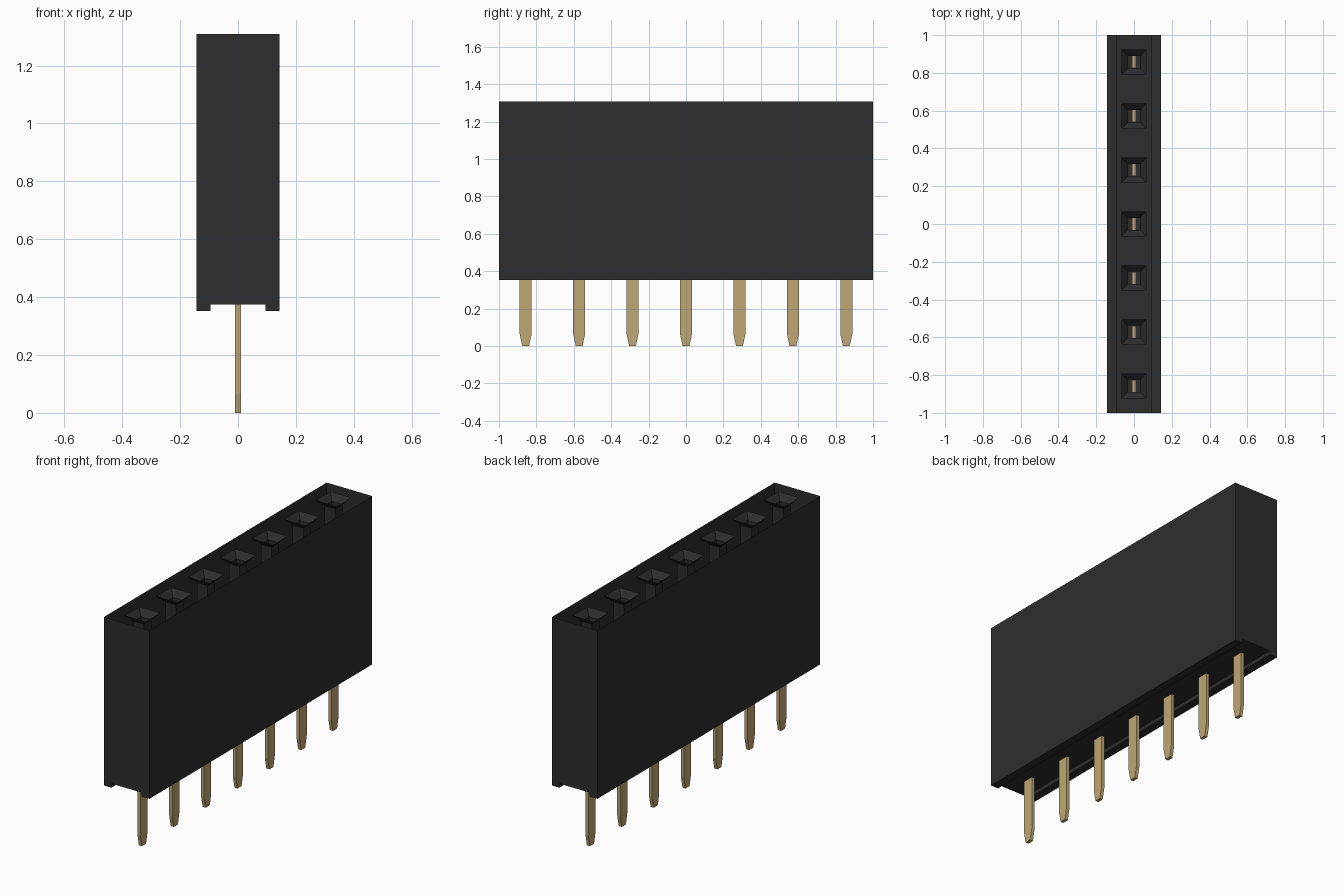
import bpy, bmesh

if "Cube" in bpy.data.objects:
    bpy.data.objects.remove(bpy.data.objects["Cube"], do_unlink=True)

COUNT = 7
PITCH = 2 / COUNT
HALF = PITCH / 2
BASE, FLOOR, TOP = 0.352, 0.375, 1.308


def material(name, rgb, rough):
    m = bpy.data.materials.new(name)
    m.use_nodes = True
    m.diffuse_color = (*rgb, 1)
    node = m.node_tree.nodes["Principled BSDF"]
    node.inputs["Base Color"].default_value = (*rgb, 1)
    node.inputs["Roughness"].default_value = rough
    return m


black = material("black_plastic", (0.027, 0.027, 0.027), 0.7)
gold = material("gold_metal", (0.53, 0.39, 0.175), 0.5)


def finish(name, bm, mat):
    mesh = bpy.data.meshes.new(name)
    bm.to_mesh(mesh)
    bm.free()
    mesh.materials.append(mat)
    obj = bpy.data.objects.new(name, mesh)
    bpy.context.collection.objects.link(obj)
    return obj


def loft(name, sections, y, mat, capped):
    """Rectangular tube at y through (half x, half y, z) sections, bottom to top."""
    bm = bmesh.new()
    rings = [[bm.verts.new((sx * hx, y + sy * hy, z))
              for sx, sy in ((-1, -1), (1, -1), (1, 1), (-1, 1))]
             for hx, hy, z in sections]
    for low, high in zip(rings, rings[1:]):
        for i in range(4):
            j = (i + 1) % 4
            face = bm.faces.new((low[i], low[j], high[j], high[i]))
            if not capped:
                face.normal_flip()
    if capped:
        bm.faces.new(rings[0][::-1])
        bm.faces.new(rings[-1])
    return finish(name, bm, mat)


# Housing: open-topped shell with a channel along the underside
profile = [(-HALF, TOP), (-HALF, BASE), (-0.095, BASE), (-0.095, FLOOR),
           (0.095, FLOOR), (0.095, BASE), (HALF, BASE), (HALF, TOP)]
bm = bmesh.new()
front = [bm.verts.new((x, -1, z)) for x, z in profile]
back = [bm.verts.new((x, 1, z)) for x, z in profile]
bm.faces.new(front)
bm.faces.new(back[::-1])
for i in range(len(profile) - 1):
    bm.faces.new((front[i], back[i], back[i + 1], front[i + 1]))
finish("housing", bm, black)

# One flared socket and one flat tapered pin at each position
for n in range(COUNT):
    y = (n - (COUNT - 1) / 2) * PITCH
    loft(f"socket_{n + 1}",
         [(0.033, 0.033, FLOOR), (0.033, 0.033, TOP - 0.035), (0.066, 0.066, TOP)],
         y, black, False)
    loft(f"pin_{n + 1}",
         [(0.0095, 0.018, 0), (0.0095, 0.032, 0.065), (0.0095, 0.032, 0.7)],
         y, gold, True)
